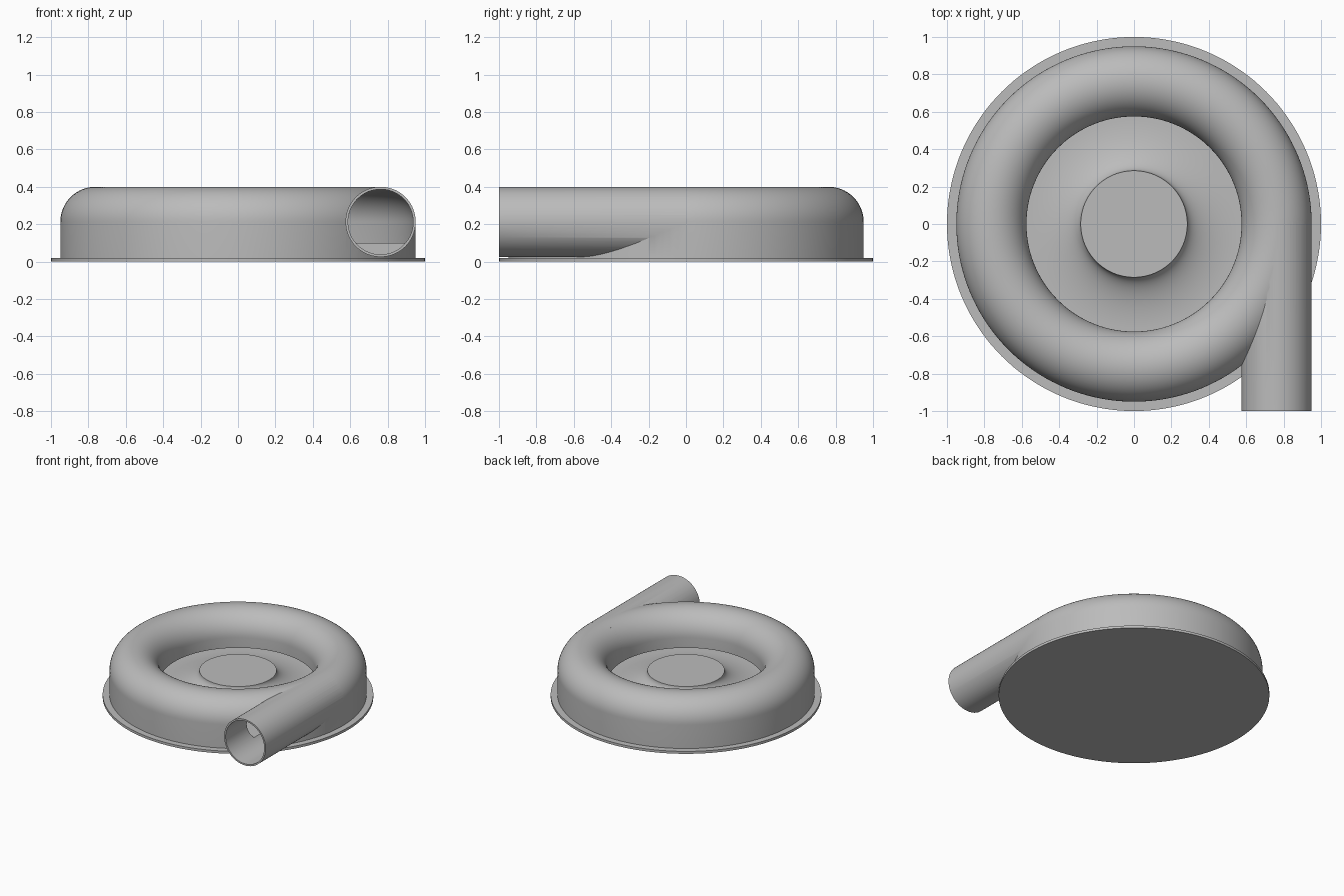
import bpy, bmesh, math
from mathutils import Matrix, Vector

old = bpy.data.objects.get("Cube")
if old:
    bpy.data.objects.remove(old, do_unlink=True)

SEGMENTS = 144
TUBE_X, TUBE_Z = 0.7625, 0.2125    # centre of the round channel
OUTER, INNER = 0.1875, 0.174       # outside and bore radius
FLOOR, LIP = 0.1, 0.13
PLATE = 0.02

grey = bpy.data.materials.new("plain_grey")
grey.use_nodes = True
grey.diffuse_color = (0.5, 0.5, 0.5, 1)
grey.node_tree.nodes["Principled BSDF"].inputs["Base Color"].default_value = (0.5, 0.5, 0.5, 1)


def make_object(name, bm):
    bmesh.ops.recalc_face_normals(bm, faces=bm.faces)
    mesh = bpy.data.meshes.new(name)
    bm.to_mesh(mesh)
    bm.free()
    mesh.materials.append(grey)
    obj = bpy.data.objects.new(name, mesh)
    bpy.context.collection.objects.link(obj)
    return obj


def lathe(name, profile, closed=False):
    """Turn a (radius, height) profile around the z axis."""
    bm = bmesh.new()
    verts = [bm.verts.new((r, 0, z)) for r, z in profile]
    pairs = list(zip(verts, verts[1:]))
    if closed:
        pairs.append((verts[-1], verts[0]))
    edges = [bm.edges.new(p) for p in pairs]
    bmesh.ops.spin(bm, geom=verts + edges, cent=(0, 0, 0), axis=(0, 0, 1),
                   angle=math.tau, steps=SEGMENTS, use_duplicate=False)
    bmesh.ops.remove_doubles(bm, verts=bm.verts, dist=0.00005)
    return make_object(name, bm)


def rod(name, radius, y0, y1):
    """Solid cylinder along y, on the channel centre."""
    bm = bmesh.new()
    place = (Matrix.Translation(Vector((TUBE_X, (y0 + y1) / 2, TUBE_Z)))
             @ Matrix.Rotation(math.pi / 2, 4, 'X'))
    bmesh.ops.create_cone(bm, cap_ends=True, segments=96, radius1=radius,
                          radius2=radius, depth=y1 - y0, matrix=place)
    return make_object(name, bm)


def dome(radius, steps=32):
    """Half circle from the outside over the top to the inside."""
    return [(TUBE_X + radius * math.cos(math.pi * i / steps),
             TUBE_Z + radius * math.sin(math.pi * i / steps)) for i in range(steps + 1)]


def combine(target, tool, operation):
    mod = target.modifiers.new(operation, 'BOOLEAN')
    mod.operation = operation
    mod.solver = 'EXACT'
    mod.object = tool
    select(target)
    bpy.ops.object.modifier_apply(modifier=mod.name)
    bpy.data.objects.remove(tool, do_unlink=True)


def select(obj):
    bpy.ops.object.select_all(action='DESELECT')
    obj.select_set(True)
    bpy.context.view_layer.objects.active = obj


# Round base plate
base = lathe("base_plate", [(0, 0), (1, 0), (1, PLATE), (0, PLATE)])

# Hub with a concave flare down to the floor
HUB_R, RIM_R, HUB_Z = 0.285, TUBE_X - OUTER, 0.215
flare = []
for i in range(21):
    a = math.pi / 2 * i / 20
    flare.append((RIM_R - (RIM_R - HUB_R) * math.sin(a),
                  HUB_Z - (HUB_Z - FLOOR) * math.cos(a)))
hub = lathe("hub", [(0, PLATE), (RIM_R, PLATE)] + flare + [(0, HUB_Z)])

# Ring housing joined to the straight outlet pipe
housing = lathe("ring_housing", [(TUBE_X + OUTER, PLATE)] + dome(OUTER)
                + [(TUBE_X - OUTER, PLATE)], closed=True)
combine(housing, rod("outlet_pipe", OUTER, -1, 0), 'UNION')

# Hollow channel, with a slot open to the hub
channel = lathe("channel_cutter", [(TUBE_X + INNER, FLOOR)] + dome(INNER)
                + [(TUBE_X - INNER, LIP), (RIM_R - 0.03, LIP), (RIM_R - 0.03, FLOOR)],
                closed=True)
combine(housing, channel, 'DIFFERENCE')
combine(housing, rod("bore_cutter", INNER, -1.1, -0.02), 'DIFFERENCE')

# Smooth curves, sharp rims
for part in (base, hub, housing):
    select(part)
    bpy.ops.object.shade_smooth_by_angle(angle=math.radians(30))
